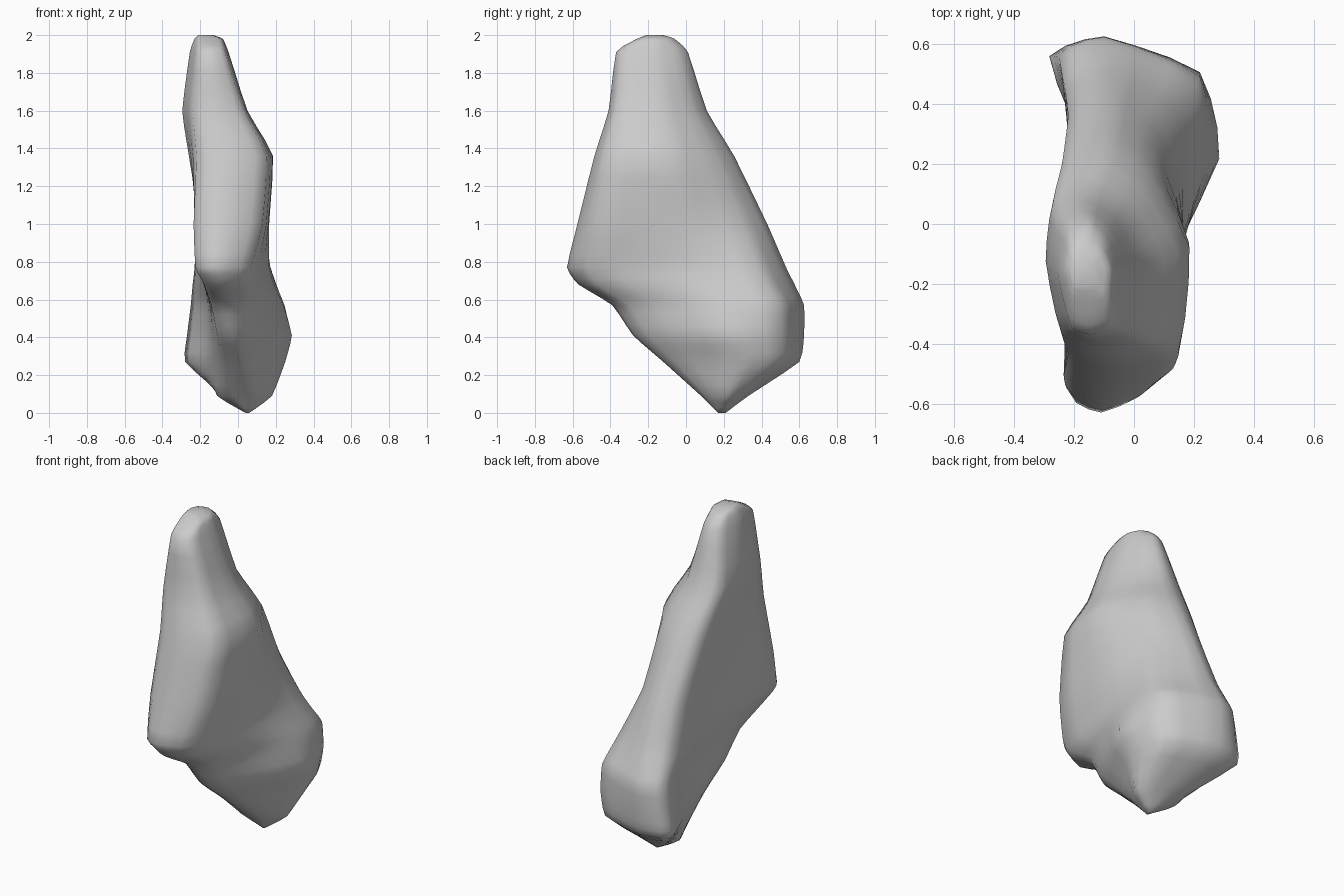
import bpy, bmesh

if "Cube" in bpy.data.objects:
    bpy.data.objects.remove(bpy.data.objects["Cube"])

# Horizontal sections: z, front y, back y, then x of
# front tip, right side (3), back tip, left side (3, back to front)
ROWS = [
    (0.00, .17, .21, .05, .055, .06, .06, .05, .045, .04, .045),
    (0.09, .08, .33, .03, .09, .18, .13, .02, -.08, -.11, -.05),
    (0.27, -.12, .60, .00, .08, .25, .19, -.10, -.28, -.18, -.08),
    (0.41, -.28, .625, -.03, .07, .285, .22, -.10, -.27, -.16, -.11),
    (0.57, -.39, .625, -.06, .06, .24, .22, -.10, -.25, -.16, -.14),
    (0.68, -.57, .575, -.09, .06, .19, .19, -.09, -.24, -.18, -.18),
    (0.77, -.63, .53, -.11, .07, .165, .16, -.08, -.23, -.19, -.225),
    (1.00, -.575, .43, -.08, .13, .165, .08, -.08, -.22, -.20, -.235),
    (1.36, -.485, .255, -.05, .15, .185, .05, -.10, -.24, -.26, -.22),
    (1.60, -.41, .11, -.11, .03, .05, -.04, -.15, -.27, -.295, -.24),
    (1.91, -.37, .01, -.14, -.07, -.05, -.09, -.15, -.22, -.255, -.21),
    (1.98, -.26, -.06, -.15, -.09, -.08, -.11, -.16, -.21, -.23, -.21),
    (2.00, -.21, -.12, -.17, -.14, -.13, -.14, -.17, -.20, -.21, -.20),
]
DEPTH = (0, .09, .55, .87, 1, .93, .55, .07)


def spline(a, b, c, d, t):
    return tuple(q + .5 * t * (r - p + t * (2*p - 5*q + 4*r - s + t * (3*(q - r) + s - p)))
                 for p, q, r, s in zip(a, b, c, d))


# Vertical smoothing between the sections
rows = []
for i in range(len(ROWS) - 1):
    a, b, c, d = ROWS[max(i-1, 0)], ROWS[i], ROWS[i+1], ROWS[min(i+2, len(ROWS)-1)]
    for k in range(3):
        t = k / 3
        s = spline(a, b, c, d, t)
        lin = [q + (r - q) * t for q, r in zip(b, c)]
        rows.append([.4 * u + .6 * v for u, v in zip(s, lin)])
rows.append(ROWS[-1])

# Skin the rounded rings into one closed stone
bm = bmesh.new()
rings = []
for z, y0, y1, *xs in rows:
    pts = [(x, y0 + (y1 - y0) * t) for x, t in zip(xs, DEPTH)]
    ring = []
    for i in range(8):
        for k in range(3):
            t = k / 3
            s = spline(pts[i-1], pts[i], pts[(i+1) % 8], pts[(i+2) % 8], t)
            lin = [q + (r - q) * t for q, r in zip(pts[i], pts[(i+1) % 8])]
            x, y = [.5 * (u + v) for u, v in zip(s, lin)]
            ring.append(bm.verts.new((x, max(y0, min(y1, y)), z)))
    rings.append(ring)
for lo, hi in zip(rings, rings[1:]):
    n = len(lo)
    for i in range(n):
        j = (i + 1) % n
        bm.faces.new((lo[i], lo[j], hi[j], hi[i]))
bm.faces.new(rings[0][::-1])
bm.faces.new(rings[-1])
bmesh.ops.recalc_face_normals(bm, faces=bm.faces)
for f in bm.faces:
    f.smooth = True
me = bpy.data.meshes.new("standing_stone")
bm.to_mesh(me)
bm.free()
obj = bpy.data.objects.new("standing_stone", me)
bpy.context.collection.objects.link(obj)
